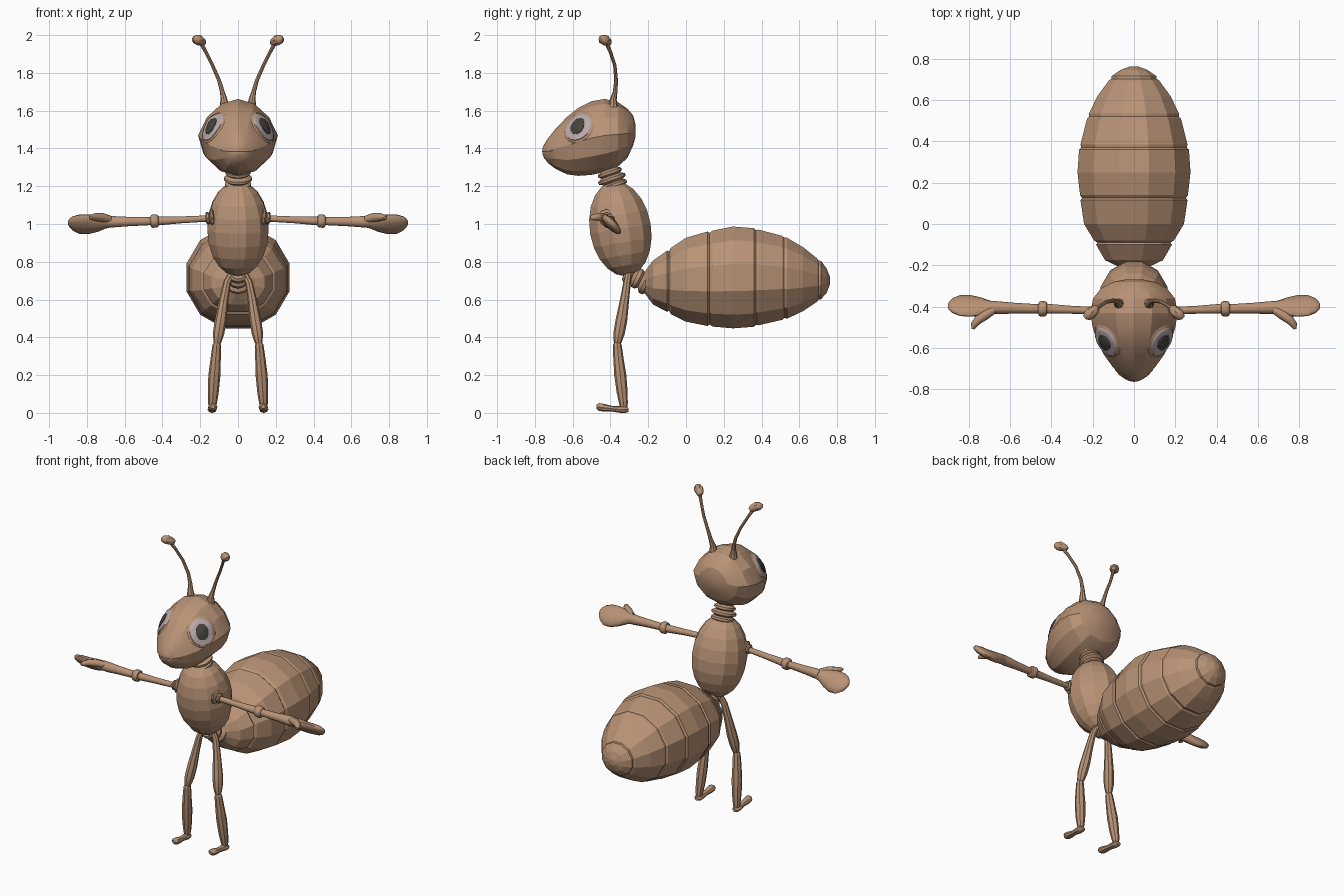
import bpy, bmesh
from math import sin, cos, pi, radians
from mathutils import Vector
from mathutils.bvhtree import BVHTree


def material(name, rgb):
    m = bpy.data.materials.new(name)
    m.diffuse_color = (*rgb, 1)
    return m


BROWN = material("brown", (0.48, 0.29, 0.18))
GREY = material("eye_grey", (0.50, 0.40, 0.40))
DARK = material("pupil_dark", (0.06, 0.055, 0.045))


def finish(name, bm, mat=BROWN, smooth=None, mirror=False):
    bmesh.ops.recalc_face_normals(bm, faces=bm.faces)
    me = bpy.data.meshes.new(name)
    bm.to_mesh(me)
    bm.free()
    me.materials.append(mat)
    ob = bpy.data.objects.new(name, me)
    bpy.context.collection.objects.link(ob)
    if mirror:
        ob.modifiers.new("mirror", 'MIRROR')
    if smooth:
        bpy.ops.object.select_all(action='DESELECT')
        ob.select_set(True)
        bpy.context.view_layer.objects.active = ob
        bpy.ops.object.shade_smooth_by_angle(angle=radians(smooth))
    return ob


def loft(bm, stations, n=8, axis=None, up=(0, 0, 1), phase=0.0, pinch=0.0):
    """Skin rings (x, y, z, r_side, r_up); pinch narrows the upper half."""
    up = Vector(up)
    cs = [Vector(s[:3]) for s in stations]
    rings = []
    for i, s in enumerate(stations):
        t = Vector(axis) if axis else cs[min(i + 1, len(cs) - 1)] - cs[max(i - 1, 0)]
        t.normalize()
        u = up.cross(t).normalized()
        v = t.cross(u)
        ring = []
        for k in range(n):
            a = 2 * pi * (k + phase) / n
            w = 1 - pinch * max(0, sin(a))
            ring.append(bm.verts.new(cs[i] + u * s[3] * cos(a) * w + v * s[-1] * sin(a)))
        rings.append(ring)
    for a, b in zip(rings, rings[1:]):
        for k in range(n):
            bm.faces.new((a[k], a[(k + 1) % n], b[(k + 1) % n], b[k]))
    bm.faces.new(rings[0])
    bm.faces.new(rings[-1])


def part(name, stations, n=8, smooth=None, mirror=False, **kw):
    bm = bmesh.new()
    loft(bm, stations, n, **kw)
    return finish(name, bm, smooth=smooth, mirror=mirror)


def bead_stack(name, a, b, radii, up=(0, 1, 0), n=12, mirror=False):
    """Row of overlapping rounded rings between two points."""
    a, b = Vector(a), Vector(b)
    out, m = [], len(radii)
    for i, r in enumerate(radii):
        for f, s in ((0.05, 0.78), (0.3, 1), (0.7, 1), (0.95, 0.78)):
            out.append((*a.lerp(b, (i + f) / m), r * s))
    return part(name, out, n, 40, mirror, up=up)


# abdomen: (y, centre z, side radius, height radius), grooves between bands
bands = [(-0.225, .69, .05, .05), (-0.20, .69, .09, .085), (-0.175, .69, .145, .12),
         (-0.10, .697, .19, .168), (-0.09, .697, .182, .162), (-0.08, .698, .20, .182),
         (0.0, .705, .25, .23), (0.115, .71, .268, .259), (0.125, .71, .26, .251),
         (0.14, .711, .27, .263), (0.25, .717, .283, .279), (0.36, .717, .275, .27),
         (0.37, .717, .264, .26), (0.385, .717, .268, .262), (0.51, .715, .235, .23),
         (0.52, .715, .224, .22), (0.535, .713, .225, .222), (0.62, .708, .182, .175),
         (0.695, .703, .125, .118), (0.702, .703, .113, .107), (0.715, .703, .112, .105),
         (0.745, .70, .068, .066), (0.762, .70, .02, .02)]
part("abdomen", [(0, *b) for b in bands], 12, axis=(0, 1, 0), phase=.5)

# thorax: tilted ellipsoid
low, high = Vector((0, -.305, .725)), Vector((0, -.39, 1.225))
part("thorax", [(*low.lerp(high, .5 - .5 * cos(a)), .168 * sin(a))
                for a in [pi * (.03 + .94 * i / 10) for i in range(11)]],
     12, axis=high - low, up=(0, 1, 0), phase=.5)

# neck and waist rings
bead_stack("neck", (0, -.375, 1.19), (0, -.42, 1.32), (.07, .075, .065, .06))
bead_stack("waist", (0, -.325, .745), (0, -.19, .68), (.05, .055, .065), up=(0, 0, 1))

# head: (y, top z, bottom z, half width)
outline = [(-.268, 1.53, 1.46, .04), (-.28, 1.575, 1.415, .10), (-.31, 1.61, 1.35, .158),
           (-.36, 1.645, 1.305, .198), (-.43, 1.662, 1.275, .211), (-.50, 1.65, 1.26, .20),
           (-.57, 1.615, 1.255, .178), (-.63, 1.567, 1.263, .147), (-.69, 1.505, 1.292, .104),
           (-.73, 1.455, 1.322, .067), (-.752, 1.42, 1.35, .035), (-.76, 1.40, 1.37, .012)]
head = part("head", [(0, y, (t + b) / 2, w, (t - b) / 2) for y, t, b, w in outline],
            12, 20, axis=(0, 1, 0), pinch=.2)
hb = bmesh.new()
hb.from_mesh(head.data)
tree = BVHTree.FromBMesh(hb)


def on_head(p, d, lift):
    hit = tree.ray_cast(p - d, d)[0]
    return (hit or p) - d * lift


def eye_patch(name, rw, rh, lift, mat):
    """Oval disc laid on the head surface."""
    d = Vector((-.76, .56, -.33)).normalized()
    c = Vector((.118, -.555, 1.507))
    side = d.cross(Vector((0, 0, 1))).normalized()
    upv = side.cross(d)
    bm = bmesh.new()
    mid = bm.verts.new(on_head(c, d, lift * 1.3))
    prev = None
    for f, h in ((.4, 1.25), (.75, 1.1), (.95, 1), (1, -.5)):
        ring = [bm.verts.new(on_head(c + side * rw * f * cos(a) + upv * rh * f * sin(a), d, lift * h))
                for a in [2 * pi * k / 20 for k in range(20)]]
        for k in range(20):
            j = (k + 1) % 20
            bm.faces.new((ring[k], ring[j], prev[j], prev[k]) if prev else (ring[k], ring[j], mid))
        prev = ring
    if sum((f.normal.dot(d) for f in bm.faces)) > 0:
        bmesh.ops.reverse_faces(bm, faces=bm.faces)
    finish(name, bm, mat, 60, True)


eye_patch("eyelids", .090, .094, .004, BROWN)
eye_patch("eyes", .080, .084, .008, GREY)
eye_patch("pupils", .042, .050, .012, DARK)

# mouth: thin raised line on the snout
mouth = []
for i in range(9):
    x = -.09 + .18 * i / 8
    p = on_head(Vector((x, -.8, 1.383 + .8 * x * x)), Vector((0, .5, 0)), 0)
    mouth.append((*p, .0035))
part("mouth", mouth, 6)
hb.free()

# antennae with bulb tips
part("antennae", [(.072, -.385, 1.62, .026), (.075, -.385, 1.66, .018), (.083, -.375, 1.70, .012),
                  (.10, -.37, 1.76, .010), (.135, -.377, 1.84, .009), (.17, -.40, 1.91, .009),
                  (.198, -.423, 1.962, .011)], 8, 40, True, up=(0, 1, 0))
part("antenna_tips", [(.178, -.402, 1.955, .012), (.187, -.411, 1.962, .022),
                      (.208, -.43, 1.974, .029), (.226, -.445, 1.977, .024),
                      (.238, -.455, 1.977, .010)], 8, 40, True)

# shoulders, arms, elbows
bead_stack("shoulders", (.125, -.42, 1.035), (.172, -.42, 1.03), (.045, .032), up=(0, 0, 1), n=8, mirror=True)
part("arms", [(.14, -.42, 1.03, .017), (.3, -.415, 1.022, .019), (.42, -.41, 1.016, .024),
              (.424, -.41, 1.016, .033), (.432, -.41, 1.016, .037), (.452, -.41, 1.015, .037),
              (.46, -.41, 1.015, .033), (.464, -.41, 1.015, .022), (.58, -.407, 1.013, .026),
              (.655, -.405, 1.012, .031), (.69, -.403, 1.012, .031)], 10, 40, True)

# hands: flattened paddles, tilted, with a thumb
part("hands", [(.66, -.404, 1.012, .028, .026), (.70, -.403, 1.01, .038, .03),
               (.74, -.40, 1.004, .056, .03), (.79, -.396, .999, .070, .027),
               (.84, -.394, .999, .069, .025), (.875, -.395, 1.003, .05, .02),
               (.893, -.396, 1.006, .028, .013), (.90, -.397, 1.007, .01, .006)],
     12, 60, True, axis=(1, 0, 0), up=(0, .7, .7))
part("thumbs", [(.68, -.415, 1.025, .02), (.72, -.44, 1.035, .024), (.755, -.465, 1.037, .021),
                (.775, -.49, 1.035, .016), (.778, -.508, 1.033, .007)], 8, 60, True)

# legs: thigh, shin, foot
part("thighs", [(.035, -.305, .735, .018), (.058, -.312, .69, .02), (.075, -.325, .60, .024),
                (.092, -.342, .49, .031), (.103, -.355, .42, .030), (.109, -.362, .375, .021),
                (.111, -.364, .36, .014)], 8, 25, True, up=(0, 1, 0))
part("shins", [(.110, -.365, .375, .014), (.112, -.364, .36, .023), (.118, -.358, .29, .027),
               (.125, -.348, .20, .032), (.131, -.338, .11, .029), (.135, -.331, .05, .023),
               (.136, -.328, .025, .018)], 8, 25, True, up=(0, 1, 0))
part("feet", [(.137, -.305, .016, .014, .010), (.137, -.318, .018, .024, .018),
              (.136, -.345, .018, .024, .018), (.135, -.39, .022, .018, .015),
              (.134, -.43, .027, .024, .020), (.133, -.46, .031, .025, .021),
              (.133, -.475, .033, .012, .011)], 8, 40, True, axis=(0, 1, 0))
